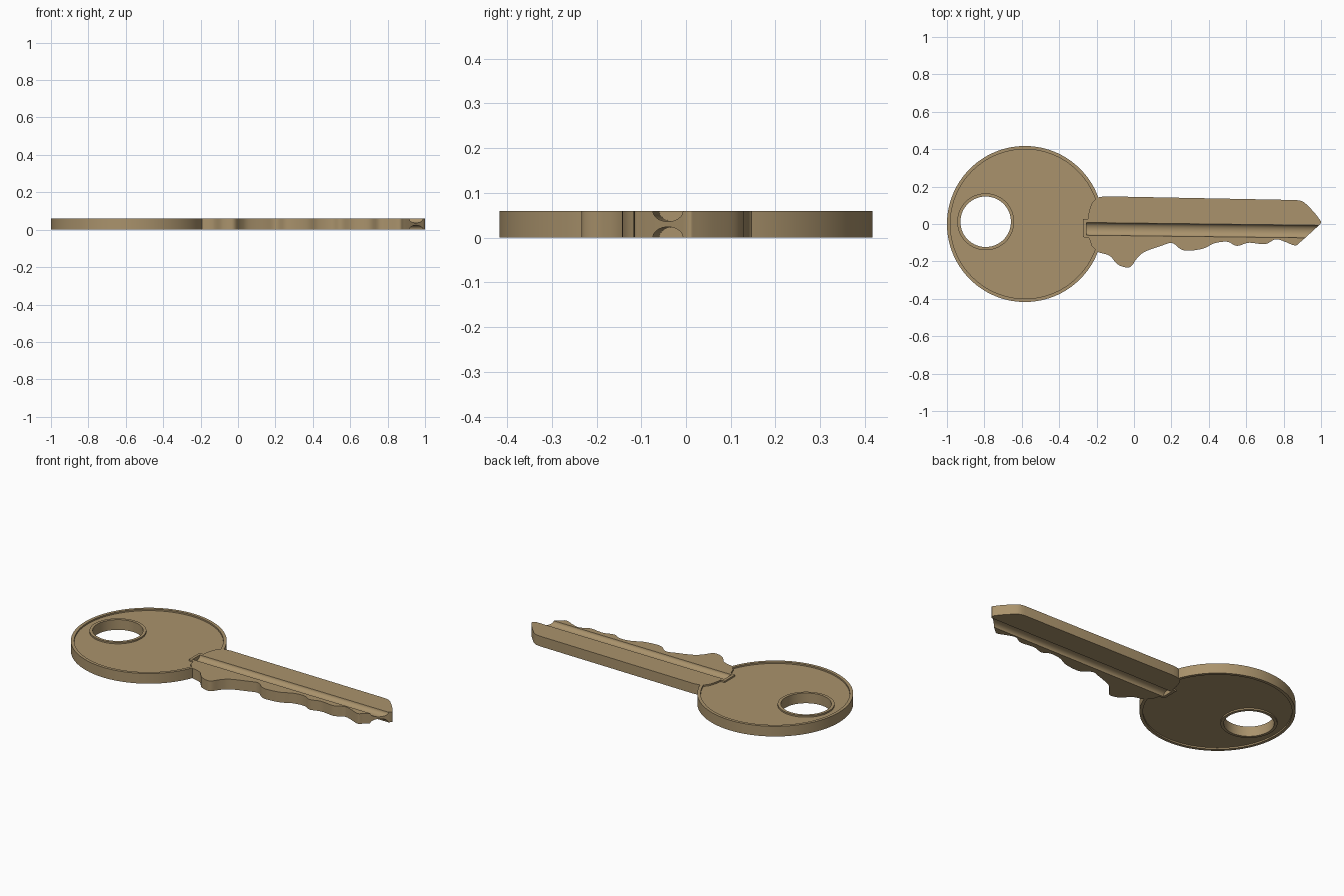
import bpy, bmesh, math
from mathutils import Vector

if "Cube" in bpy.data.objects:
    bpy.data.objects.remove(bpy.data.objects["Cube"])

T = 0.06        # key thickness
REC = 0.009     # depth of the recess in the bow


def prism(name, pts, z0, z1):
    """Extrude a closed xy outline from z0 to z1."""
    bm = bmesh.new()
    face = bm.faces.new([bm.verts.new((x, y, z0)) for x, y in pts])
    ext = bmesh.ops.extrude_face_region(bm, geom=[face])
    for v in ext["geom"]:
        if isinstance(v, bmesh.types.BMVert):
            v.co.z = z1
    bmesh.ops.recalc_face_normals(bm, faces=bm.faces)
    me = bpy.data.meshes.new(name)
    bm.to_mesh(me)
    bm.free()
    ob = bpy.data.objects.new(name, me)
    bpy.context.collection.objects.link(ob)
    return ob


def circle(cx, cy, r, n=96):
    return [(cx + r * math.cos(2 * math.pi * i / n),
             cy + r * math.sin(2 * math.pi * i / n)) for i in range(n)]


def smooth_path(pts, steps=5):
    """Catmull-Rom curve through the points."""
    p = [Vector(q) for q in pts]
    p = [p[0]] + p + [p[-1]]
    out = []
    for a, b, c, d in zip(p, p[1:], p[2:], p[3:]):
        for i in range(steps):
            t = i / steps
            q = 0.5 * (2 * b + (c - a) * t + (2 * a - 5 * b + 4 * c - d) * t * t
                       + (3 * b - a - 3 * c + d) * t ** 3)
            out.append((q.x, q.y))
    return out + [tuple(p[-1])]


def combine(target, other, op):
    """Apply a boolean and discard the other object."""
    other.hide_render = True
    mod = target.modifiers.new(op, 'BOOLEAN')
    mod.operation, mod.object, mod.solver = op, other, 'EXACT'
    bpy.context.view_layer.objects.active = target
    bpy.ops.object.modifier_apply(modifier=mod.name)
    bpy.data.objects.remove(other)


# Round bow with a recess on both faces
key = prism("key", circle(-0.583, 0, 0.417, 128), 0, T)
for z0, z1 in ((T - REC, T + 0.1), (-0.1, REC)):
    combine(key, prism("recess_cutter", circle(-0.583, 0, 0.399, 128), z0, z1), 'DIFFERENCE')

# Raised collar around the keyring hole
hole = (-0.793, 0.012)
combine(key, prism("hole_collar", circle(*hole, 0.152), 0, T), 'UNION')

# Blade: straight back edge, pointed tip, cut teeth, shoulder inside the bow
teeth = smooth_path([
    (0.92, -0.07), (0.885, -0.1), (0.86, -0.115), (0.80, -0.092), (0.755, -0.082),
    (0.70, -0.108), (0.615, -0.1), (0.55, -0.117), (0.50, -0.095), (0.43, -0.103),
    (0.365, -0.133), (0.265, -0.141), (0.205, -0.102), (0.145, -0.117),
    (0.055, -0.15), (0.015, -0.185), (-0.015, -0.226), (-0.045, -0.232),
    (-0.09, -0.214), (-0.13, -0.17), (-0.19, -0.152)])
shoulder = [(-0.225, -0.12), (-0.24, -0.075), (-0.272, -0.07), (-0.272, 0.028),
            (-0.247, 0.028)]
back = smooth_path([(-0.24, 0.07), (-0.225, 0.11), (-0.195, 0.14), (-0.15, 0.148)])
tip = smooth_path([(0.87, 0.128), (0.91, 0.115), (0.965, 0.06), (0.995, 0.02),
                   (1.0, 0.008), (0.99, -0.006)])
combine(key, prism("blade", teeth + shoulder + back + tip, 0, T), 'UNION')

# Keyring hole
combine(key, prism("hole_cutter", circle(*hole, 0.135), -0.1, T + 0.1), 'DIFFERENCE')

# Slightly slanted rounded grooves along both faces of the blade
for zf, s in ((T, 1), (0, -1)):
    arc = [(0.034 * math.cos(math.pi * i / 16), -s * 0.024 * math.sin(math.pi * i / 16))
           for i in range(17)]
    section = [(0.034, s * 0.05)] + arc + [(-0.034, s * 0.05)]
    groove = prism("groove_cutter", section, -0.255, 1.1)
    for v in groove.data.vertices:
        y, z, x = v.co
        v.co = (x, y - 0.026 - 0.012 * (x + 0.255), z + zf)
    combine(key, groove, 'DIFFERENCE')

# Brass colour and smooth shading
mat = bpy.data.materials.new("brass")
mat.diffuse_color = (0.40, 0.29, 0.15, 1)
mat.use_nodes = True
mat.node_tree.nodes["Principled BSDF"].inputs["Base Color"].default_value = mat.diffuse_color
key.data.materials.clear()
key.data.materials.append(mat)
bpy.ops.object.select_all(action='DESELECT')
key.select_set(True)
bpy.context.view_layer.objects.active = key
bpy.ops.object.shade_smooth_by_angle(angle=math.radians(30))
